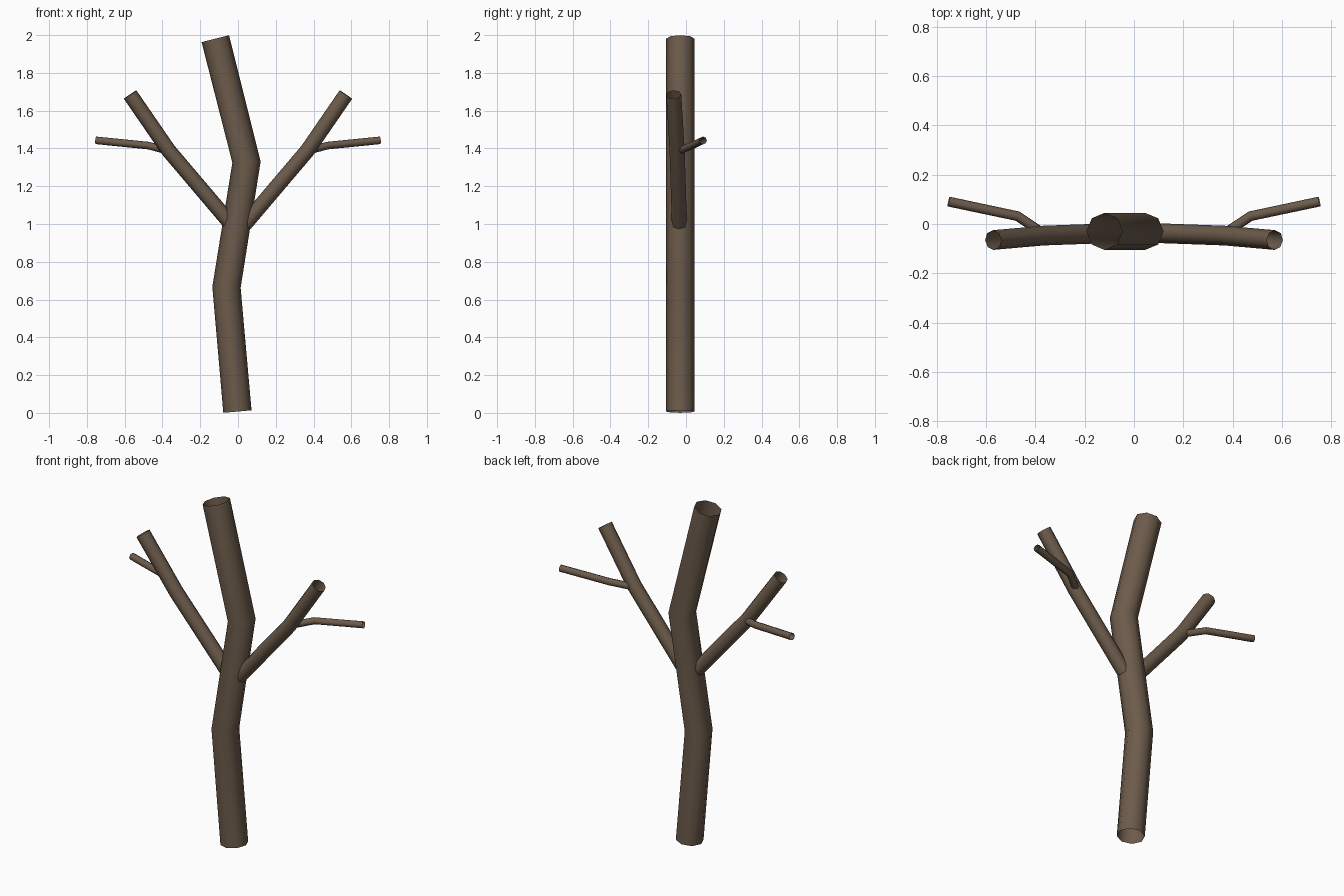
import bpy, bmesh
from math import cos, sin, tau
from mathutils import Vector

if "Cube" in bpy.data.objects:
    bpy.data.objects.remove(bpy.data.objects["Cube"])

bark = bpy.data.materials.new("bark")
bark.diffuse_color = (0.15, 0.105, 0.07, 1)
bark.use_nodes = True
bark.node_tree.nodes["Principled BSDF"].inputs["Base Color"].default_value = bark.diffuse_color
SIDES = 8


def tube(name, path, radius):
    """Open-ended eight-sided tube swept along a bent path."""
    pts = [Vector(p) for p in path]
    bm = bmesh.new()
    rings = []
    for i, p in enumerate(pts):
        t = Vector()
        if i > 0:
            t += (p - pts[i - 1]).normalized()
        if i < len(pts) - 1:
            t += (pts[i + 1] - p).normalized()
        t.normalize()
        u = Vector((0, 1, 0))
        u = (u - t * u.dot(t)).normalized()
        v = t.cross(u)
        rings.append([bm.verts.new(p + radius * (u * cos(tau * k / SIDES) + v * sin(tau * k / SIDES)))
                      for k in range(SIDES)])
    for a, b in zip(rings, rings[1:]):
        for k in range(SIDES):
            n = (k + 1) % SIDES
            bm.faces.new((a[k], a[n], b[n], b[k])).smooth = True
    bmesh.ops.recalc_face_normals(bm, faces=bm.faces)
    mesh = bpy.data.meshes.new(name)
    bm.to_mesh(mesh)
    bm.free()
    mesh.materials.append(bark)
    ob = bpy.data.objects.new(name, mesh)
    bpy.context.collection.objects.link(ob)
    return ob


# Crooked trunk
tube("trunk", [(-0.003, -0.03, 0.007), (-0.061, -0.03, 0.665),
               (0.045, -0.03, 1.328), (-0.12, -0.03, 1.981)], 0.075)

# Mirrored branches, each with a thin twig
for side, s in (("right", 1), ("left", -1)):
    tube(side + "_branch", [(s * 0.037, -0.035, 1.0), (s * 0.368, -0.047, 1.39),
                            (s * 0.571, -0.065, 1.685)], 0.04)
    tube(side + "_twig", [(s * 0.38, -0.03, 1.39), (s * 0.473, 0.032, 1.415),
                          (s * 0.752, 0.091, 1.443)], 0.02)
